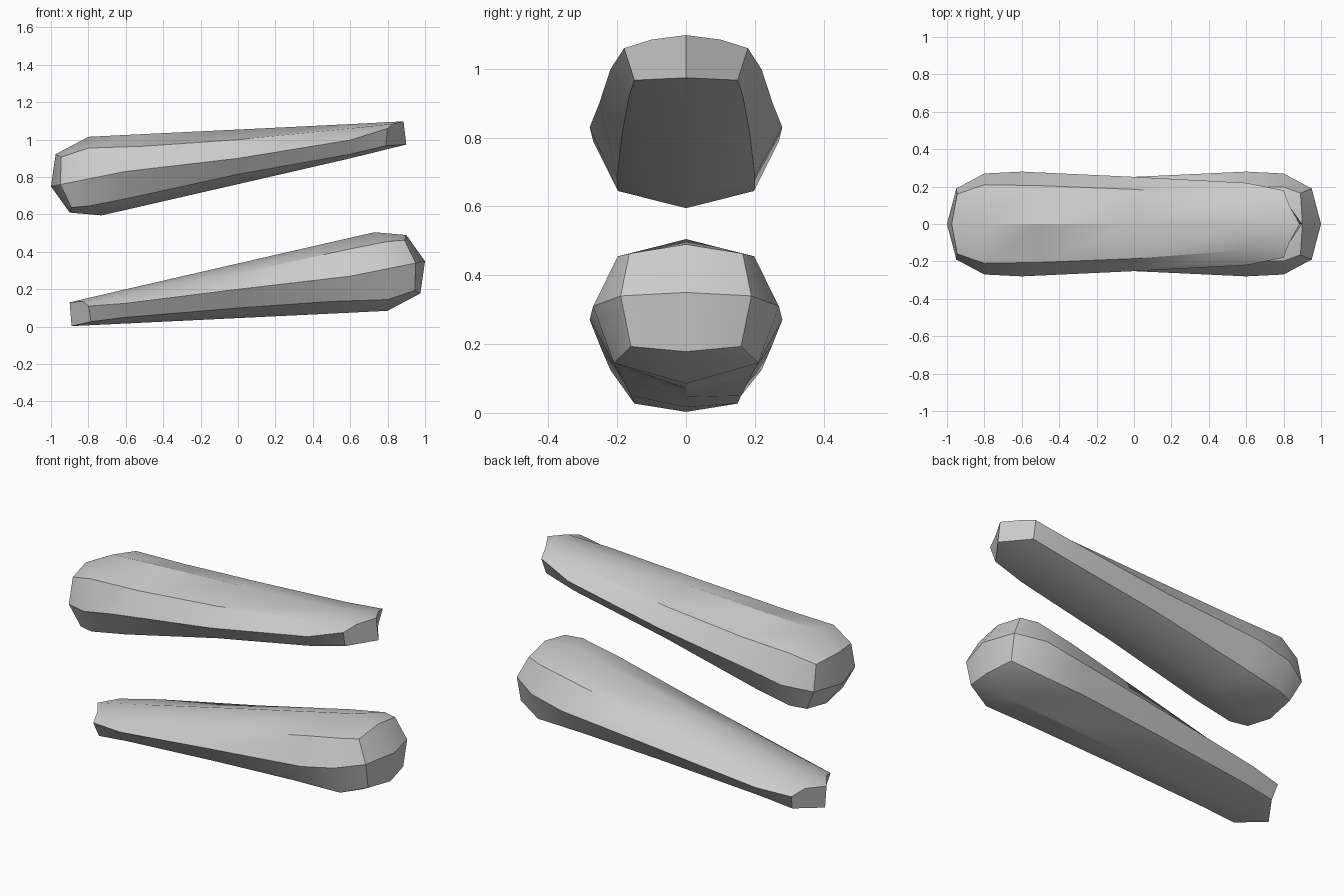
import bpy, bmesh, math

if "Cube" in bpy.data.objects:
    bpy.data.objects.remove(bpy.data.objects["Cube"])

# Half cross-sections, small end to big end: top, shoulder, side, lower, bottom (x, y, z)
BODY = [
    [(0, 0, .338), (0, .185, .285), (0, .252, .2), (0, .185, .1), (0, 0, .046)],
    [(.55, 0, .464), (.58, .2, .412), (.6, .28, .27), (.5, .205, .135), (.5, 0, .07)],
    [(.73, 0, .505), (.8, .198, .455), (.8, .27, .31), (.8, .21, .145), (.8, 0, .085)],
    [(.9, 0, .49), (.89, .165, .463), (.95, .19, .34), (.945, .16, .193), (.975, 0, .178)],
]
# Narrow ends: the wide corner sits on the upper side of each bar
TIP_LOWER = [
    [(-.9, 0, .13), (-.83, .1, .135), (-.8, .18, .11), (-.785, .15, .027), (-.89, 0, .003)],
    [(-.6, 0, .2), (-.6, .145, .175), (-.6, .22, .125), (-.6, .16, .05), (-.6, 0, .017)],
]
TIP_UPPER = [
    [(-.9, 0, .126), (-.79, .15, .133), (-.8, .18, .04), (-.83, .1, .015), (-.885, 0, .002)],
    [(-.6, 0, .2), (-.6, .165, .178), (-.6, .22, .102), (-.6, .14, .04), (-.6, 0, .017)],
]


def make_bar(name, tip, turned):
    bm = bmesh.new()
    rings = []
    for half in tip + BODY:
        full = half + [(x, -y, z) for x, y, z in half[3:0:-1]]
        if turned:
            full = [(-x, y, 1.1 - z) for x, y, z in full]
        rings.append([bm.verts.new(p) for p in full])
    # long skin
    for a, b in zip(rings, rings[1:]):
        for i in range(8):
            j = (i + 1) % 8
            bm.faces.new((a[i], a[j], b[j], b[i]))
    # wedge-shaped narrow end
    r = rings[0]
    bm.faces.new(r[:5])
    bm.faces.new(r[4:] + r[:1])
    # domed wide end
    c = bm.verts.new((-1, 0, .75) if turned else (1, 0, .35))
    r = rings[-1]
    for i in (0, 2, 4, 6):
        bm.faces.new((c, r[i], r[i + 1], r[(i + 2) % 8]))
    bmesh.ops.recalc_face_normals(bm, faces=bm.faces)
    me = bpy.data.meshes.new(name)
    bm.to_mesh(me)
    bm.free()
    ob = bpy.data.objects.new(name, me)
    bpy.context.collection.objects.link(ob)
    bpy.ops.object.select_all(action='DESELECT')
    ob.select_set(True)
    bpy.context.view_layer.objects.active = ob
    bpy.ops.object.shade_smooth_by_angle(angle=math.radians(32))


make_bar("lower_bar", TIP_LOWER, False)
make_bar("upper_bar", TIP_UPPER, True)
